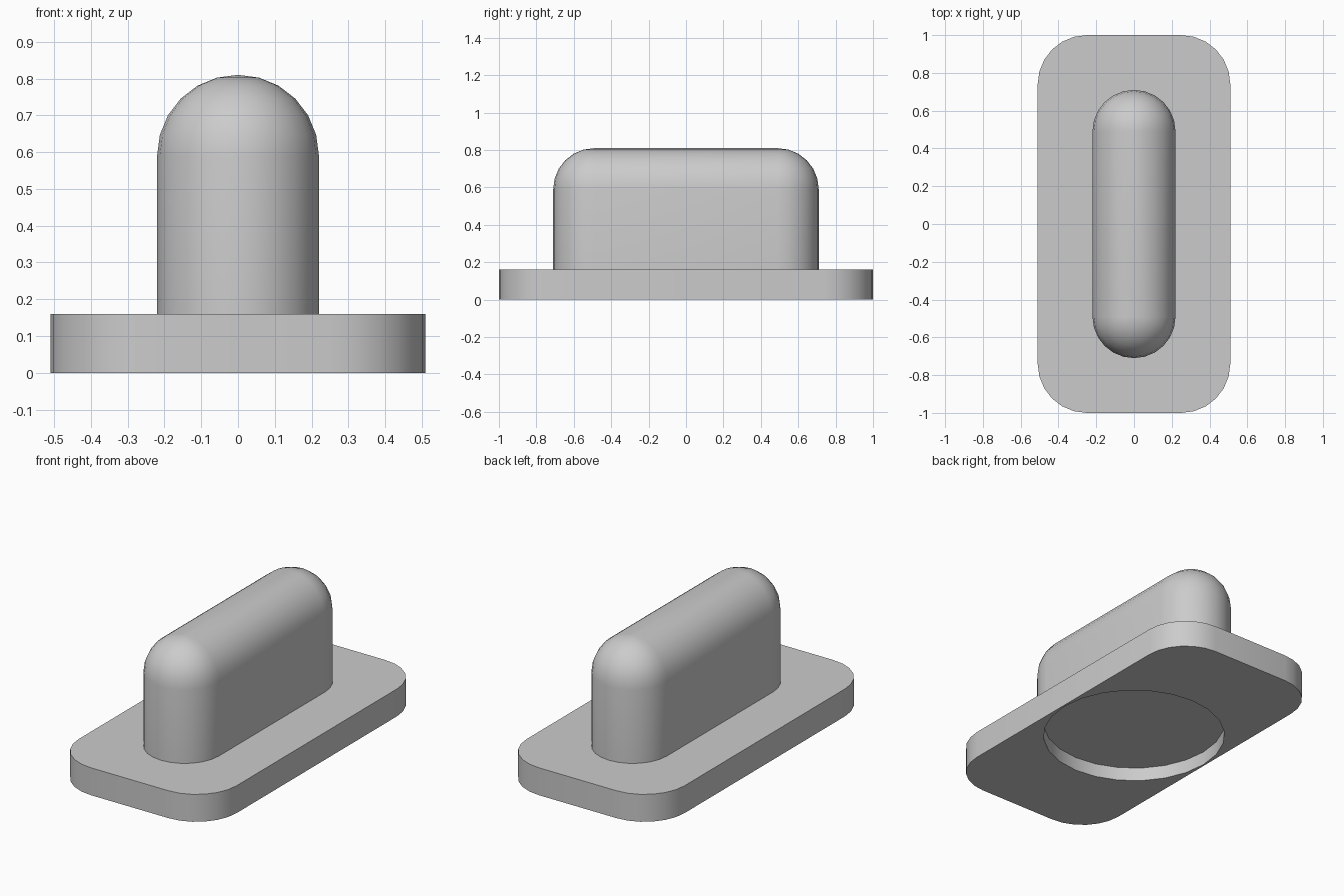
import bpy, bmesh
from math import sin, cos, pi

cube = bpy.data.objects.get("Cube")
if cube:
    bpy.data.objects.remove(cube, do_unlink=True)

grey = bpy.data.materials.new("plain grey")
grey.use_nodes = True
colour = (0.6, 0.6, 0.6, 1)
grey.diffuse_color = colour
grey.node_tree.nodes["Principled BSDF"].inputs["Base Color"].default_value = colour

STEPS = 6  # facets per rounded corner


def rounded_outline(core_x, core_y, radius, z):
    """Rounded rectangle: a core rectangle grown outwards by a radius."""
    points = []
    for quarter, (sx, sy) in enumerate([(1, 1), (-1, 1), (-1, -1), (1, -1)]):
        for i in range(STEPS + 1):
            a = (quarter + i / STEPS) * pi / 2
            points.append((sx * core_x + radius * cos(a),
                           sy * core_y + radius * sin(a), z))
    return points


def loft(name, outlines):
    """Skin a stack of outlines and close both ends."""
    bm = bmesh.new()
    rings = [[bm.verts.new(p) for p in outline] for outline in outlines]
    for low, high in zip(rings, rings[1:]):
        for i in range(len(low)):
            j = (i + 1) % len(low)
            bm.faces.new((low[i], low[j], high[j], high[i]))
    bm.faces.new(rings[0][::-1])
    bm.faces.new(rings[-1])
    bmesh.ops.remove_doubles(bm, verts=bm.verts, dist=1e-4)
    bmesh.ops.dissolve_degenerate(bm, edges=bm.edges, dist=1e-5)
    bmesh.ops.recalc_face_normals(bm, faces=bm.faces)
    mesh = bpy.data.meshes.new(name)
    bm.to_mesh(mesh)
    bm.free()
    mesh.materials.append(grey)
    obj = bpy.data.objects.new(name, mesh)
    bpy.context.collection.objects.link(obj)
    return obj


def activate(obj):
    bpy.ops.object.select_all(action='DESELECT')
    obj.select_set(True)
    bpy.context.view_layer.objects.active = obj


# Base plate with rounded corners
base = loft("base_plate", [rounded_outline(0.25, 0.74, 0.26, z) for z in (0, 0.16)])

# Round recess cut into the underside
cutter = loft("recess_cutter", [rounded_outline(0, 0, 0.5, z) for z in (-0.1, 0.08)])
cutter.hide_render = True
recess = base.modifiers.new("recess", 'BOOLEAN')
recess.operation = 'DIFFERENCE'
recess.solver = 'EXACT'
recess.object = cutter
activate(base)
bpy.ops.object.modifier_apply(modifier=recess.name)
bpy.data.objects.remove(cutter, do_unlink=True)

# Upright grip: straight wall, then a half-round top that narrows to a ridge
R = 0.22
outlines = [rounded_outline(0, 0.49, R, 0.16)]
for i in range(STEPS + 1):
    a = i / STEPS * pi / 2
    outlines.append(rounded_outline(0, 0.49, R * cos(a), 0.59 + R * sin(a)))
ridge = outlines.pop()
grip = loft("grip", outlines)

# Close the top with the ridge line
bm = bmesh.new()
bm.from_mesh(grip.data)
top = max(bm.faces, key=lambda f: f.calc_center_median().z)
rim = list(top.verts)
bm.faces.remove(top)
ends = {s: bm.verts.new((0, s * 0.49, 0.59 + R)) for s in (1, -1)}
for a, b in zip(rim, rim[1:] + rim[:1]):
    near = [ends[1 if v.co.y > 0 else -1] for v in (a, b)]
    bm.faces.new((a, b, near[1], near[0]) if near[0] != near[1] else (a, b, near[0]))
bmesh.ops.recalc_face_normals(bm, faces=bm.faces)
bm.to_mesh(grip.data)
bm.free()

for obj in (base, grip):
    activate(obj)
    bpy.ops.object.shade_smooth_by_angle()
